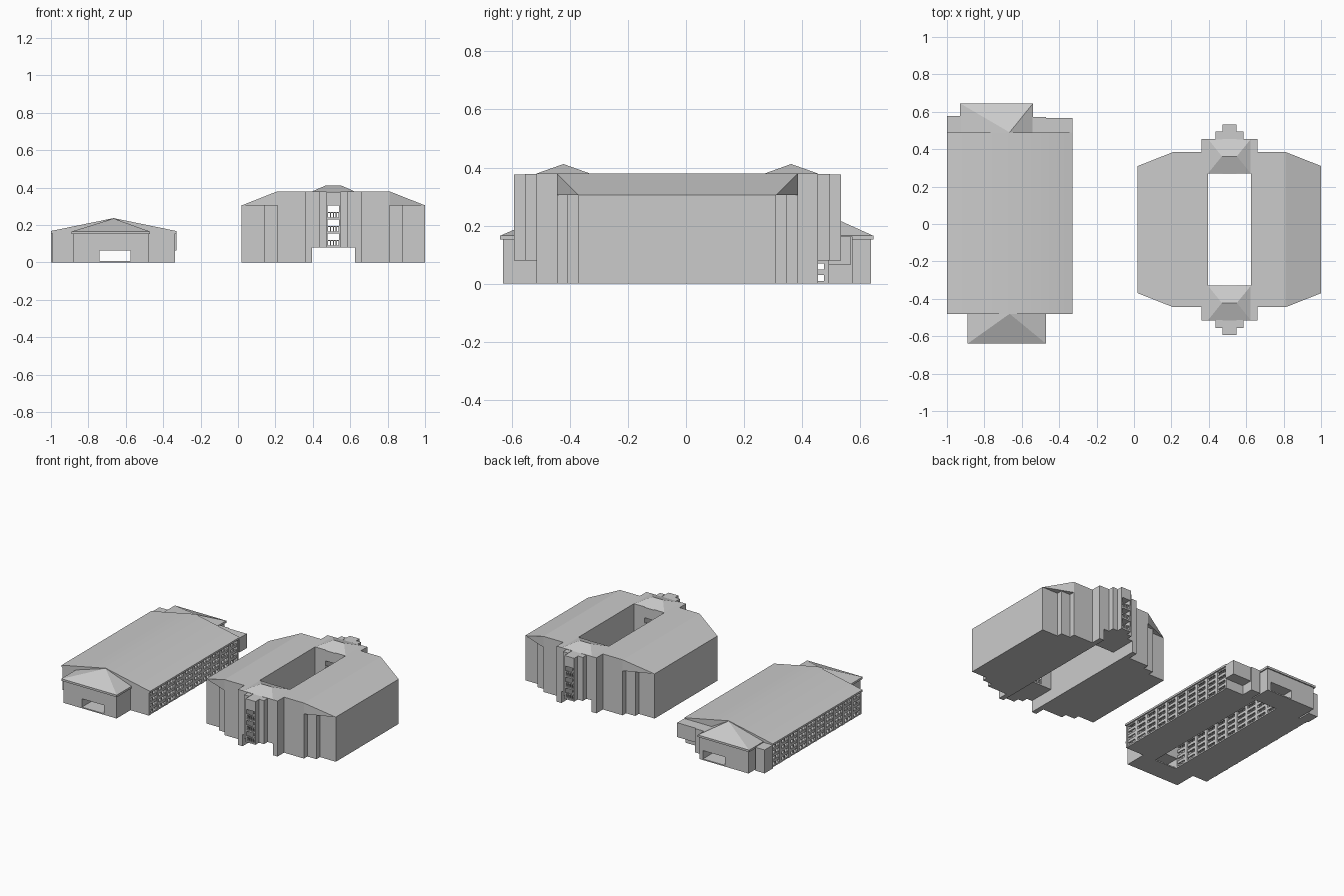
import bpy, bmesh, math

if "Cube" in bpy.data.objects:
    bpy.data.objects.remove(bpy.data.objects["Cube"])

def finish(name, bm, smooth=None):
    bmesh.ops.recalc_face_normals(bm, faces=bm.faces)
    me = bpy.data.meshes.new(name)
    bm.to_mesh(me)
    bm.free()
    ob = bpy.data.objects.new(name, me)
    bpy.context.collection.objects.link(ob)
    if smooth:
        bpy.ops.object.select_all(action='DESELECT')
        bpy.context.view_layer.objects.active = ob
        ob.select_set(True)
        bpy.ops.object.shade_smooth_by_angle(angle=math.radians(smooth))
    return ob

def add_box(bm, x0, x1, y0, y1, z0, z1):
    v = [bm.verts.new((x, y, z)) for z in (z0, z1)
         for x, y in ((x0, y0), (x1, y0), (x1, y1), (x0, y1))]
    for f in ((0, 1, 2, 3), (4, 5, 6, 7), (0, 1, 5, 4), (1, 2, 6, 5), (2, 3, 7, 6), (3, 0, 4, 7)):
        bm.faces.new([v[i] for i in f])

def boxes(name, items):
    bm = bmesh.new()
    for b in items:
        add_box(bm, *b)
    return finish(name, bm)

def hull(name, pts, smooth=None):
    bm = bmesh.new()
    for p in pts:
        bm.verts.new(p)
    bmesh.ops.convex_hull(bm, input=bm.verts)
    bmesh.ops.dissolve_limit(bm, angle_limit=0.01, verts=bm.verts, edges=bm.edges)
    return finish(name, bm, smooth)

# ---------- courtyard block (mirrored about its own centre) ----------
CX, CY = 0.51, -0.03

def sx(s, a, b):
    return tuple(sorted((CX + s * a, CX + s * b)))

def sy(s, a, b):
    return tuple(sorted((CY + s * a, CY + s * b)))

for s, side in ((-1, "left"), (1, "right")):
    # stepped side wing: inner range, then two lower set-back strips
    boxes(f"court_wing_{side}", [
        (*sx(s, .115, .30), *sy(1, -.415, .415), 0, .38),
        (*sx(s, .30, .37), *sy(1, -.378, .378), 0, .306),
        (*sx(s, .37, .49), *sy(1, -.34, .34), 0, .306)])
    # sloping outer roof
    hull(f"court_slope_roof_{side}",
         [(CX + s * .30, CY + e * .415, z) for e in (-1, 1) for z in (.305, .38)]
         + [(CX + s * .49, CY + e * .34, .305) for e in (-1, 1)])

for e, end in ((-1, "front"), (1, "back")):
    parts = []
    for s in (-1, 1):
        # stepped piers either side of the stair shaft
        parts += [(*sx(s, .115, .15), *sy(e, .415, .485), 0, .38),
                  (*sx(s, .037, .115), *sy(e, .30, .485), .08, .38),
                  (*sx(s, .037, .075), *sy(e, .485, .525), .08, .378),
                  (*sx(s, .031, .037), *sy(e, .485, .563), .08, .376)]
    boxes(f"court_entry_piers_{end}", parts)
    # solid head over the shaft
    boxes(f"court_entry_head_{end}", [(*sx(1, -.037, .037), *sy(e, .30, .563), .305, .376)])
    # landings and railings, one per storey
    rails = []
    for k in range(3):
        z = .08 + .075 * k
        for y in (.30, .552):
            rails.append((*sx(1, -.037, .037), *sy(e, y, y + .008), z + .034, z + .04))
            for i in range(5):
                x = -.034 + .0155 * i
                rails.append((CX + x, CX + x + .006, *sy(e, y, y + .008), z + .01, z + .034))
        rails.append((*sx(1, -.037, .037), *sy(e, .30, .563), z, z + .01))
    boxes(f"court_landings_{end}", rails)
    # little hipped roof over the entry
    hull(f"court_hip_roof_{end}",
         [(CX + s * .115, CY + e * y, .379) for s in (-1, 1) for y in (.30, .485)]
         + [(CX + s * .04, CY + e * .392, .412) for s in (-1, 1)])

# ---------- long hall ----------
X0, X1, Y0, Y1, RX = -1.0, -.33, -.48, .49, -.665
P0, P1 = -.74, -.575      # central passage

# gabled main roof with thin eaves
hull("hall_roof", [(x, y, z) for y in (Y0, Y1) for x, z in
                   ((X0, .155), (X0, .168), (RX, .237), (X1, .168), (X1, .155))], 50)

def window_wall(name, x, t=.016, cols=10, rows=4):
    items = []
    pitch = (Y1 - Y0) / cols
    for i in range(cols + 1):
        y = Y0 + pitch * i
        items.append((x, x + t, max(Y0, y - .012), min(Y1, y + .012), 0, .156))
        if i < cols:
            m = y + pitch / 2
            items.append((x + .005, x + .009, m - .003, m + .003, 0, .156))
    zp = .156 / rows
    for r in range(rows + 1):
        z = zp * r
        items.append((x + .003, x + t - .003, Y0, Y1, max(0, z - .009), min(.156, z + .009)))
    boxes(name, items)

# outer and passage window walls
window_wall("hall_windows_left", X0 + .008)
window_wall("hall_windows_right", X1 - .024)
window_wall("hall_passage_windows_left", P0 - .016)
window_wall("hall_passage_windows_right", P1)

# floor slabs and end walls
boxes("hall_floors", [(X0 + .01, P0, Y0, Y1, 0, .01), (P1, X1 - .01, Y0, Y1, 0, .01)])
ends = []
for a, b in ((Y0, Y0 + .015), (Y1 - .015, Y1)):
    ends += [(X0 + .008, P0, a, b, 0, .156), (P1, X1 - .008, a, b, 0, .156),
             (P0, P1, a, b, .065, .156)]
boxes("hall_end_walls", ends)

# end wings, each with a passage opening and a hipped roof
for name, xa, xb, ya, yb, ym in (("front", -.89, -.47, -.64, Y0, Y0),
                                 ("back", -.93, -.54, Y1, .645, Y1)):
    wa, wb = (ya + .01, yb) if name == "front" else (ya, yb - .008)
    boxes(f"{name}_wing_walls", [
        (xa + .01, P0, wa, wb, 0, .156), (P1, xb - .008, wa, wb, 0, .156),
        (P0, P1, wa, wb, .065, .156), (P0, P1, wa, wb, 0, .008)])
    boxes(f"{name}_wing_eaves", [(xa, xb, ya, yb, .152, .166)])
    yi = ym + (.03 if name == "front" else -.03)
    hull(f"{name}_wing_roof",
         [(x, y, .165) for x in (xa, xb) for y in (ya, yb)] + [(RX, ym, .235), (RX, yi, .235)])

# small back annexes
boxes("back_annexes", [(X0, -.93, Y1, .578, 0, .16),
                       (-.54, -.47, Y1, .573, 0, .163),
                       (-.47, X1, Y1, .566, .065, .163)])
